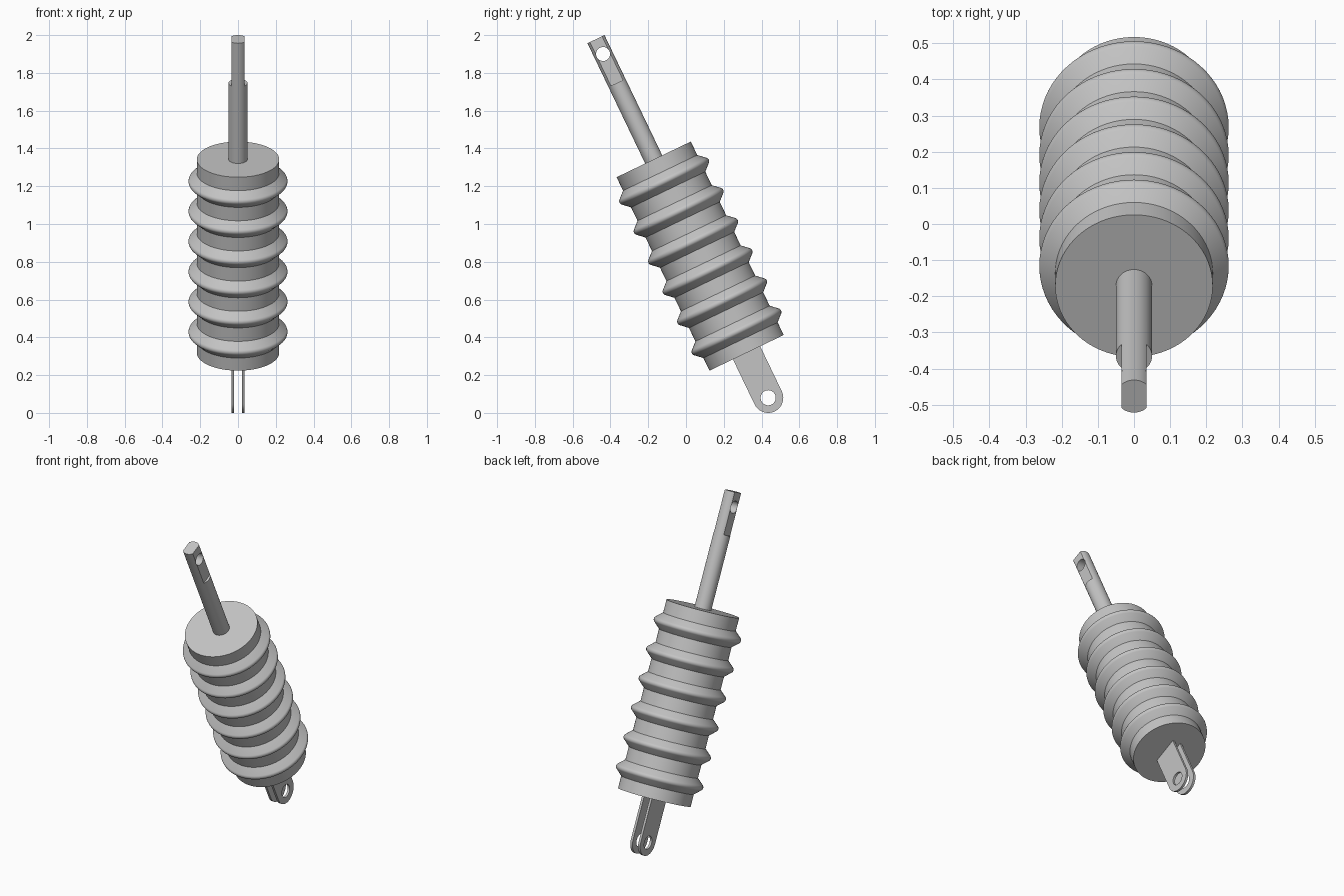
import bpy, bmesh
from math import sin, cos, pi, radians
from mathutils import Matrix

cube = bpy.data.objects.get("Cube")
if cube:
    bpy.data.objects.remove(cube, do_unlink=True)

grey = bpy.data.materials.new("plain grey")
grey.use_nodes = True
grey.diffuse_color = (0.55, 0.55, 0.55, 1)
grey.node_tree.nodes["Principled BSDF"].inputs["Base Color"].default_value = grey.diffuse_color

# Everything is built along local z from the lower pin, then leaned forward
LEAN = Matrix.Translation((0, 0.435, 0.08)) @ Matrix.Rotation(radians(25.65), 4, "X")
BODY_R, BODY_LOW, BODY_TOP = 0.218, 0.264, 1.40


def make(name, bm):
    bmesh.ops.recalc_face_normals(bm, faces=bm.faces)
    mesh = bpy.data.meshes.new(name)
    bm.to_mesh(mesh)
    bm.free()
    mesh.materials.append(grey)
    obj = bpy.data.objects.new(name, mesh)
    bpy.context.collection.objects.link(obj)
    obj.matrix_world = LEAN
    return obj


def select(obj):
    bpy.ops.object.select_all(action="DESELECT")
    obj.select_set(True)
    bpy.context.view_layer.objects.active = obj


def lathe(name, profile, steps):
    bm = bmesh.new()
    verts = [bm.verts.new((r, 0, z)) for r, z in profile]
    edges = [bm.edges.new(pair) for pair in zip(verts, verts[1:])]
    bmesh.ops.spin(bm, geom=verts + edges, cent=(0, 0, 0), axis=(0, 0, 1),
                   angle=2 * pi, steps=steps, use_merge=True)
    bmesh.ops.remove_doubles(bm, verts=bm.verts, dist=0.00001)
    return make(name, bm)


def prism(name, outline, x0, x1):
    """Extrude a (y, z) outline from x0 to x1."""
    bm = bmesh.new()
    face = bm.faces.new([bm.verts.new((x0, y, z)) for y, z in outline])
    new = bmesh.ops.extrude_face_region(bm, geom=[face])["geom"]
    bmesh.ops.translate(bm, vec=(x1 - x0, 0, 0),
                        verts=[v for v in new if isinstance(v, bmesh.types.BMVert)])
    return make(name, bm)


def circle(r, z, n=40):
    return [(r * cos(2 * pi * i / n), z + r * sin(2 * pi * i / n)) for i in range(n)]


def cut(obj, cutter):
    cutter.hide_render = True
    mod = obj.modifiers.new("cut", "BOOLEAN")
    mod.operation = "DIFFERENCE"
    mod.solver = "EXACT"
    mod.object = cutter
    select(obj)
    bpy.ops.object.modifier_apply(modifier=mod.name)
    bpy.data.objects.remove(cutter, do_unlink=True)


def smooth(obj):
    select(obj)
    bpy.ops.object.shade_smooth_by_angle(angle=radians(30))


# Ribbed body: straight cylinder with six round-tipped ribs
profile = [(0, BODY_LOW), (BODY_R, BODY_LOW)]
for i in range(6):
    z = 0.387 + i * 0.177
    profile.append((BODY_R, z - 0.049))
    for k in range(9):
        a = radians(-48 + 12 * k)
        profile.append((0.242 + 0.02 * cos(a), z + 0.02 * sin(a)))
    profile.append((BODY_R, z + 0.049))
profile += [(BODY_R, BODY_TOP), (0, BODY_TOP)]
smooth(lathe("ribbed_body", profile, 72))

# Upper rod: round shaft with two flats and a pin hole
TIP = 2.106
rod = lathe("upper_rod", [(0, BODY_TOP - 0.02), (0.05, BODY_TOP - 0.02), (0.05, TIP), (0, TIP)], 48)
flat = [(-0.1, 1.849), (0.1, 1.849), (0.1, 2.2), (-0.1, 2.2)]
for side in (-1, 1):
    cut(rod, prism("flat_cutter", flat, side * 0.035, side * 0.1))
cut(rod, prism("pin_cutter", circle(0.037, 2.019), -0.2, 0.2))
smooth(rod)

# Lower fork: two thin round-ended plates with a pin hole
R = 0.08
outline = [(R * cos(pi + pi * i / 24), R * sin(pi + pi * i / 24)) for i in range(25)]
outline += [(R, BODY_LOW + 0.01), (-R, BODY_LOW + 0.01)]
for side, label in ((1, "left"), (-1, "right")):
    plate = prism(label + "_fork_plate", outline, side * 0.02, side * 0.035)
    cut(plate, prism("pin_cutter", circle(0.04, 0), -0.2, 0.2))
    smooth(plate)
